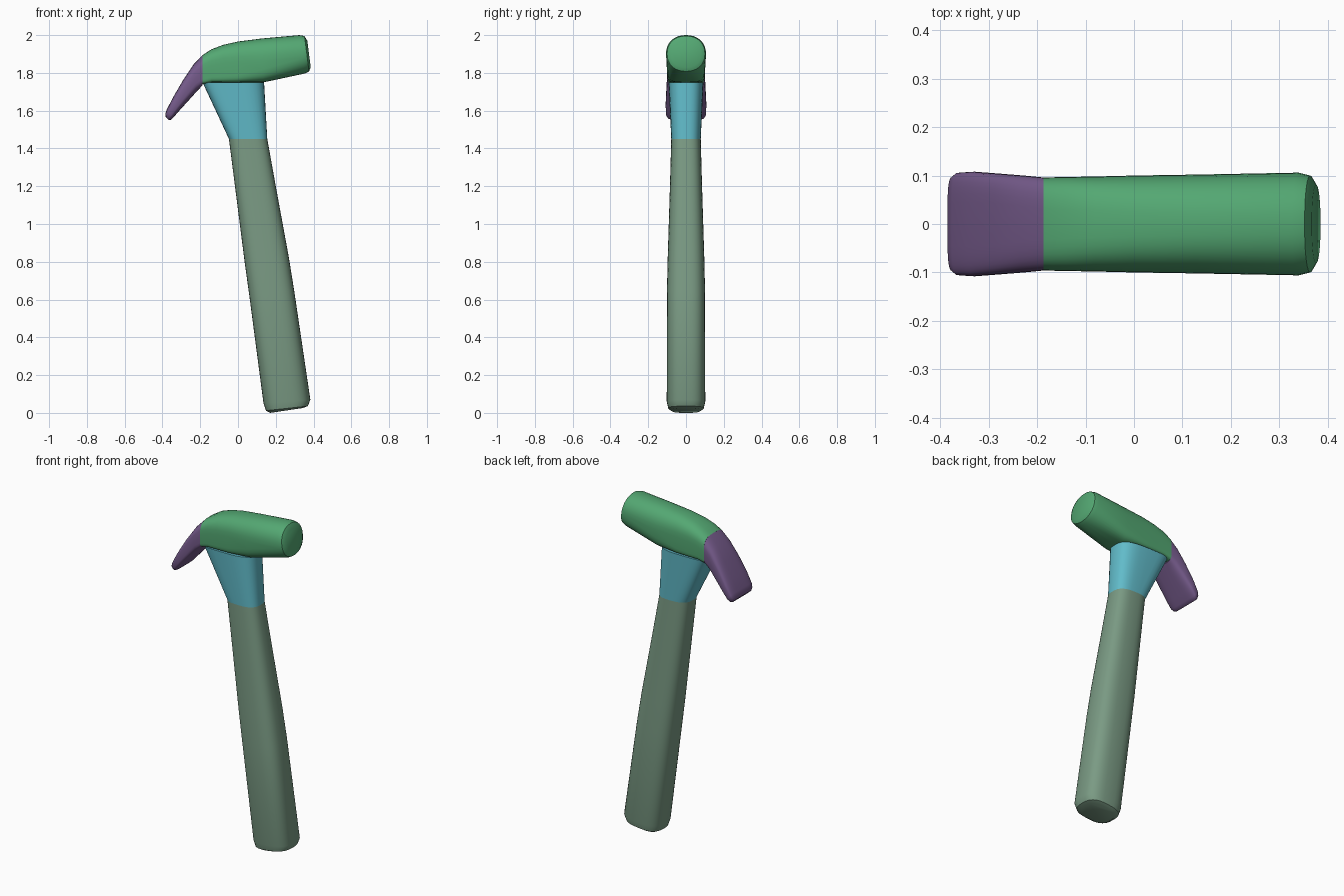
import bpy, bmesh
from math import cos, sin, pi, radians
from mathutils import Vector

cube = bpy.data.objects.get("Cube")
if cube:
    bpy.data.objects.remove(cube, do_unlink=True)

SEGMENTS = 36


def material(name, rgb):
    mat = bpy.data.materials.new(name)
    mat.use_nodes = True
    color = (*rgb, 1)
    mat.diffuse_color = color
    mat.node_tree.nodes["Principled BSDF"].inputs["Base Color"].default_value = color
    return mat


def power(value, exponent):
    return (1 if value >= 0 else -1) * abs(value) ** exponent


def ring(bm, low, high, half_width, n_low, n_high):
    """Rounded section spanning low to high in the xz plane, with width along y."""
    a, b = Vector((low[0], 0, low[1])), Vector((high[0], 0, high[1]))
    middle, axis = (a + b) / 2, (b - a) / 2
    verts = []
    for i in range(SEGMENTS):
        t = 2 * pi * i / SEGMENTS
        n = n_high if sin(t) >= 0 else n_low
        side = Vector((0, half_width * power(cos(t), 2 / n), 0))
        verts.append(bm.verts.new(middle + side + axis * power(sin(t), 2 / n)))
    return verts


def loft(name, sections, mat):
    bm = bmesh.new()
    rings = [ring(bm, *s) for s in sections]
    for r, s in zip(rings, rings[1:]):
        for i in range(SEGMENTS):
            j = (i + 1) % SEGMENTS
            bm.faces.new((r[i], r[j], s[j], s[i]))
    bm.faces.new(rings[0])
    bm.faces.new(rings[-1])
    bmesh.ops.recalc_face_normals(bm, faces=bm.faces)
    mesh = bpy.data.meshes.new(name)
    bm.to_mesh(mesh)
    bm.free()
    mesh.materials.append(mat)
    obj = bpy.data.objects.new(name, mesh)
    bpy.context.collection.objects.link(obj)
    bpy.ops.object.select_all(action="DESELECT")
    obj.select_set(True)
    bpy.context.view_layer.objects.active = obj
    bpy.ops.object.shade_smooth_by_angle(angle=radians(35))
    return obj


green = material("head green", (0.088, 0.39, 0.17))
blue = material("neck blue", (0.12, 0.50, 0.59))
purple = material("claw purple", (0.18, 0.105, 0.26))
sage = material("handle sage", (0.195, 0.325, 0.23))

# Grip with a rounded, slightly tilted butt
loft("handle", [
    ((0.17, 0.0), (0.345, 0.026), 0.075, 2.8, 2.8),
    ((0.148, 0.012), (0.37, 0.036), 0.094, 2.8, 2.8),
    ((0.135, 0.05), (0.383, 0.07), 0.102, 2.8, 2.8),
    ((0.06, 0.62), (0.297, 0.65), 0.101, 2.8, 2.8),
    ((0.035, 0.80), (0.268, 0.83), 0.097, 2.8, 2.8),
    ((-0.016, 1.2), (0.20, 1.2), 0.085, 2.8, 2.8),
    ((-0.048, 1.45), (0.155, 1.45), 0.078, 2.8, 2.8),
], sage)

# Flared neck joining grip and head
loft("neck", [
    ((-0.048, 1.45), (0.155, 1.45), 0.078, 2.8, 2.8),
    ((-0.188, 1.75), (0.138, 1.75), 0.092, 5, 2.8),
], blue)

# Striking head: flat-bottomed over the neck, round at the face
loft("head", [
    ((-0.187, 1.74), (-0.187, 1.895), 0.096, 9, 3.2),
    ((-0.14, 1.75), (-0.14, 1.925), 0.097, 9, 3),
    ((-0.08, 1.75), (-0.08, 1.948), 0.098, 9, 2.8),
    ((0.0, 1.75), (0.0, 1.966), 0.1, 8, 2.6),
    ((0.135, 1.75), (0.125, 1.982), 0.102, 4, 2.4),
    ((0.355, 1.797), (0.325, 2.0), 0.106, 2.2, 2.2),
    ((0.376, 1.808), (0.352, 1.995), 0.1, 2.2, 2.2),
    ((0.385, 1.83), (0.367, 1.97), 0.08, 2.2, 2.2),
], green)

# Curved claw tapering to a blunt edge
loft("claw", [
    ((-0.187, 1.735), (-0.187, 1.895), 0.096, 6, 3.2),
    ((-0.22, 1.70), (-0.235, 1.845), 0.1, 4, 3.5),
    ((-0.265, 1.65), (-0.29, 1.763), 0.104, 4, 4),
    ((-0.315, 1.595), (-0.343, 1.672), 0.108, 4, 4),
    ((-0.343, 1.563), (-0.376, 1.608), 0.106, 4, 4),
    ((-0.355, 1.552), (-0.385, 1.585), 0.098, 4, 4),
    ((-0.366, 1.55), (-0.383, 1.568), 0.085, 4, 4),
], purple)
